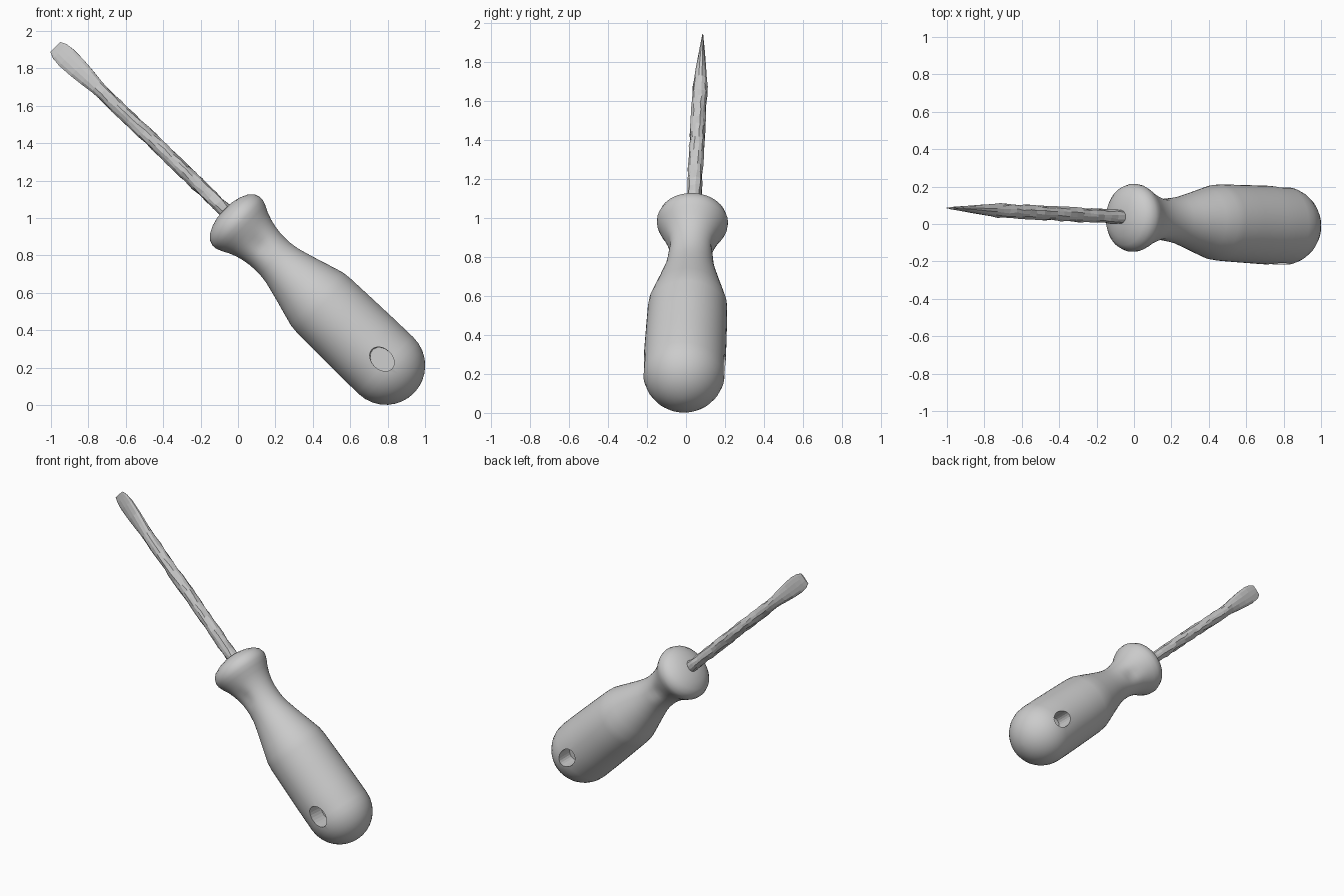
import bpy, bmesh, math, random
from mathutils import Matrix, Vector

if "Cube" in bpy.data.objects:
    bpy.data.objects.remove(bpy.data.objects["Cube"])

random.seed(4)

# Tool frame: local Z runs from the butt to the blade tip
axis = Vector((-0.72, 0.039, 0.694)).normalized()
side = Vector((0.694, 0, 0.72)).normalized()
depth = axis.cross(side).normalized()
side = depth.cross(axis)
FRAME = Matrix.Translation((0.79, -0.01, 0.212)) @ Matrix((side, depth, axis)).transposed().to_4x4()


def finish(name, bm, angle):
    bmesh.ops.recalc_face_normals(bm, faces=bm.faces)
    mesh = bpy.data.meshes.new(name)
    bm.to_mesh(mesh)
    bm.free()
    ob = bpy.data.objects.new(name, mesh)
    bpy.context.collection.objects.link(ob)
    ob.matrix_world = FRAME
    bpy.ops.object.select_all(action='DESELECT')
    ob.select_set(True)
    bpy.context.view_layer.objects.active = ob
    if angle:
        bpy.ops.object.shade_smooth_by_angle(angle=math.radians(angle))
    return ob


def loft(sections, sides, tweak):
    """Join rings given as (height, half width, half thickness) into a capped tube."""
    bm = bmesh.new()
    rings = []
    for s, w, h in sections:
        ring = []
        for i in range(sides):
            a = 2 * math.pi * (i + 0.5) / sides
            ring.append(bm.verts.new(tweak(Vector((w * math.cos(a), h * math.sin(a), s)))))
        rings.append(ring)
    for lo, hi in zip(rings, rings[1:]):
        for i in range(sides):
            j = (i + 1) % sides
            bm.faces.new((lo[i], lo[j], hi[j], hi[i]))
    bm.faces.new(rings[0][::-1])
    bm.faces.new(rings[-1])
    return bm


# Handle: rounded butt, long grip, narrow neck and flared collar
butt = [(-0.211 * math.cos(a), 0.211 * math.sin(a))
        for a in (math.radians(d) for d in (3, 12, 22, 32, 43, 54, 66, 78, 90))]
grip = [(0.15, 0.21), (0.32, 0.207), (0.46, 0.204), (0.51, 0.199), (0.58, 0.179),
        (0.65, 0.158), (0.71, 0.141), (0.77, 0.125), (0.82, 0.118), (0.86, 0.117),
        (0.90, 0.119), (0.94, 0.125), (0.98, 0.135), (1.02, 0.150), (1.055, 0.168),
        (1.085, 0.180), (1.11, 0.182), (1.14, 0.172), (1.165, 0.148), (1.185, 0.105),
        (1.197, 0.06), (1.2, 0.02)]


def thumb_dimple(v):
    # shallow hollows on both flat sides of the neck
    fall = math.exp(-((v.z - 0.92) / 0.05) ** 2 - (v.x / 0.05) ** 2)
    v.y -= math.copysign(0.016 * fall, v.y)
    return v


handle = finish("handle", loft([(s, r, r) for s, r in butt + grip], 48, thumb_dimple), 40)

# Hanging holes: an oval pocket sunk into each side of the butt
for sgn, label in ((-1, "front"), (1, "back")):
    bm = bmesh.new()
    bmesh.ops.create_cone(bm, cap_ends=True, segments=24, radius1=0.055, radius2=0.055, depth=0.24,
                          matrix=Matrix.Translation((0.01, sgn * 0.21, 0.03))
                          @ Matrix.Diagonal((1, 1, 1.35, 1)) @ Matrix.Rotation(math.pi / 2, 4, 'X'))
    cutter = finish("hole_cutter_" + label, bm, 0)
    cutter.hide_render = True
    bpy.context.view_layer.objects.active = handle
    mod = handle.modifiers.new("hole", 'BOOLEAN')
    mod.operation, mod.solver, mod.object = 'DIFFERENCE', 'EXACT', cutter
    bpy.ops.object.modifier_move_to_index(modifier=mod.name, index=0)
    bpy.ops.object.modifier_apply(modifier=mod.name)
    bpy.data.objects.remove(cutter)


# Shaft: slightly uneven faceted rod flattening into the blade
def rough(v):
    amount = 0.004 if v.z < 2.15 else 0.001
    return v + Vector([random.uniform(-amount, amount) for _ in range(3)])


rod = [(1.15 + 0.05 * i, 0.038, 0.038) for i in range(20)]
blade = [(2.15, 0.041, 0.034), (2.22, 0.049, 0.028), (2.29, 0.056, 0.021),
         (2.37, 0.060, 0.013), (2.42, 0.055, 0.008), (2.455, 0.040, 0.004)]
finish("shaft_and_blade", loft(rod + blade, 12, rough), 0)
